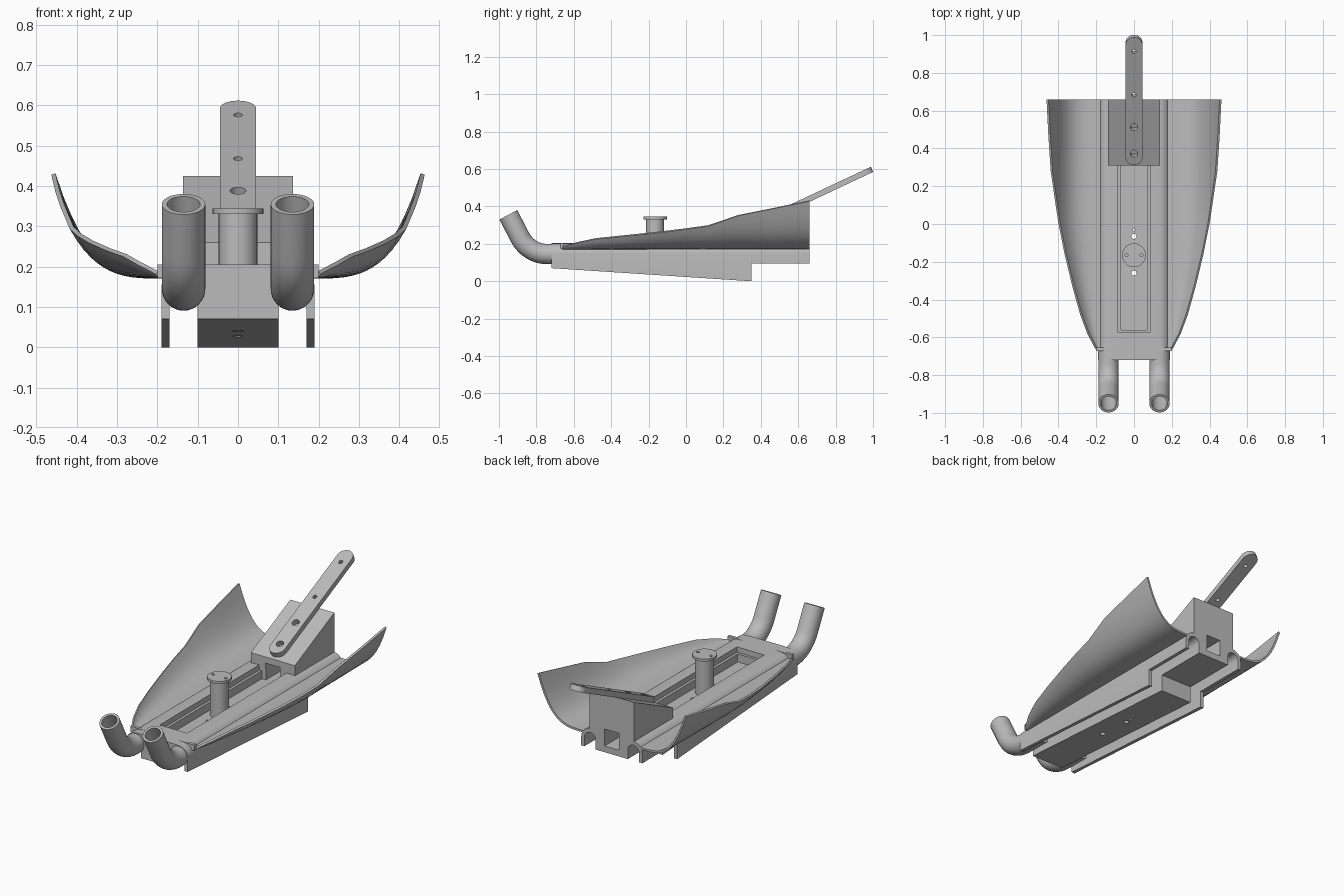
import bpy, bmesh, math
from mathutils import Vector, Matrix

if "Cube" in bpy.data.objects:
    bpy.data.objects.remove(bpy.data.objects["Cube"])

grey = bpy.data.materials.new("plain_grey")
grey.use_nodes = True
COLOUR = (0.5, 0.5, 0.5, 1)
grey.diffuse_color = COLOUR
grey.node_tree.nodes["Principled BSDF"].inputs["Base Color"].default_value = COLOUR


def finish(name, bm):
    bmesh.ops.recalc_face_normals(bm, faces=bm.faces)
    mesh = bpy.data.meshes.new(name)
    bm.to_mesh(mesh)
    bm.free()
    mesh.materials.append(grey)
    ob = bpy.data.objects.new(name, mesh)
    bpy.context.collection.objects.link(ob)
    return ob


def activate(ob):
    bpy.ops.object.select_all(action='DESELECT')
    ob.select_set(True)
    bpy.context.view_layer.objects.active = ob


def smooth(ob, angle=35):
    activate(ob)
    bpy.ops.object.shade_smooth_by_angle(angle=math.radians(angle))


def modify(ob, kind, **settings):
    mod = ob.modifiers.new(kind.title(), kind)
    for key, value in settings.items():
        setattr(mod, key, value)
    activate(ob)
    bpy.ops.object.modifier_apply(modifier=mod.name)


def cut(ob, cutter):
    modify(ob, 'BOOLEAN', operation='DIFFERENCE', solver='EXACT', object=cutter)
    bpy.data.objects.remove(cutter)


def loft(name, rings, caps=True, closed=True, loop=False):
    """Skin a list of equally long point rings."""
    bm = bmesh.new()
    vs = [[bm.verts.new(p) for p in ring] for ring in rings]
    n = len(rings[0])
    pairs = list(zip(vs, vs[1:])) + ([(vs[-1], vs[0])] if loop else [])
    for a, b in pairs:
        for i in range(n if closed else n - 1):
            j = (i + 1) % n
            bm.faces.new((a[i], a[j], b[j], b[i]))
    if caps:
        bm.faces.new(vs[0])
        bm.faces.new(vs[-1])
    return finish(name, bm)


def box(name, x0, x1, y0, y1, z0, z1):
    rings = [[(x0, y, z0), (x1, y, z0), (x1, y, z1), (x0, y, z1)] for y in (y0, y1)]
    return loft(name, rings)


def cylinder(name, centre, radius, depth, tilt=0, sides=32):
    bm = bmesh.new()
    place = Matrix.Translation(centre) @ Matrix.Rotation(tilt, 4, 'X')
    bmesh.ops.create_cone(bm, cap_ends=True, segments=sides, radius1=radius,
                          radius2=radius, depth=depth, matrix=place)
    return finish(name, bm)


# Hull: flat deck, two rounded shoulders with open arched channels, stepped keel
PIPE_X, ARCH_Z = 0.135, 0.147


def hull_ring(y, bottom):
    half = [(0.1, 0.205)]
    for i in range(9):
        a = math.radians(90 - i * 90 / 8)
        half.append((PIPE_X + 0.055 * math.cos(a), ARCH_Z + 0.056 * math.sin(a)))
    half += [(0.19, bottom), (0.17, bottom)]
    for i in range(13):
        a = math.pi * i / 12
        half.append((PIPE_X + 0.035 * math.cos(a), ARCH_Z + 0.035 * math.sin(a)))
    half.append((0.1, bottom))
    return [(x, y, z) for x, z in half] + [(-x, y, z) for x, z in reversed(half)]


hull = loft("hull", [hull_ring(-0.72, 0.07), hull_ring(0.35, 0),
                     hull_ring(0.351, 0.095), hull_ring(0.66, 0.095)])
cut(hull, box("groove_upper", -0.085, 0.085, -0.575, 0.312, 0.175, 0.3))
cut(hull, box("groove_lower", -0.07, 0.07, -0.56, 0.312, 0.13, 0.3))
cut(hull, box("rear_tunnel", -0.045, 0.045, 0.3, 0.7, 0.13, 0.225))
for y, r in ((-0.03, 0.007), (-0.065, 0.014), (-0.26, 0.014)):
    cut(hull, cylinder("keel_hole", (0, y, 0.1), r, 0.3, sides=16))
smooth(hull)

# Thin collar where the pipes enter the hull
box("front_collar", -0.2, 0.2, -0.672, -0.655, 0.172, 0.205)

# Sloped tail block
SLOPE = 0.47
TILT = math.atan(SLOPE)


def slope_z(y):
    return 0.26 + (y - 0.31) * SLOPE


block = loft("tail_block", [[(x, 0.31, 0.192), (x, 0.66, 0.192),
                             (x, 0.66, slope_z(0.66)), (x, 0.31, slope_z(0.31))]
                            for x in (-0.137, 0.137)])
cut(block, box("block_tunnel", -0.045, 0.045, 0.2, 0.7, 0.13, 0.225))

# Rounded handle bar lying on the slope, with four holes
LENGTH, WIDTH, THICK = 0.747, 0.045, 0.03
outline = []
for centre, start in ((LENGTH - WIDTH, 0), (WIDTH, 180)):
    for i in range(17):
        a = math.radians(start + i * 180 / 16)
        outline.append((WIDTH * math.cos(a), centre + WIDTH * math.sin(a)))
place = Matrix.Translation((0, 0.325, slope_z(0.325))) @ Matrix.Rotation(TILT, 4, 'X')
bar = loft("handle_bar", [[place @ Vector((x, y, z)) for x, y in outline]
                          for z in (0, THICK)])
for y, r in ((0.38, 0.02), (0.52, 0.02), (0.69, 0.011), (0.92, 0.011)):
    cut(bar, cylinder("bar_hole", (0, y, slope_z(y) + 0.015), r, 0.1, TILT, 20))
smooth(bar)

# Post with a flanged cap
POST_Y = -0.165
post = cylinder("post", (0, POST_Y, 0.23), 0.048, 0.21)
smooth(post)
cap = cylinder("post_cap", (0, POST_Y, 0.338), 0.063, 0.014)
for x in (-0.04, 0.04):
    cut(cap, cylinder("cap_hole", (x, POST_Y, 0.338), 0.008, 0.1, sides=12))
smooth(cap)

# Bent hollow pipes
BEND, END = 0.166, math.radians(62)
path = [(-0.6, 0.145, 0)]
for i in range(13):
    a = END * i / 12
    path.append((-0.74 - BEND * math.sin(a), 0.145 + BEND * (1 - math.cos(a)), a))
path.append((-0.95, 0.355, END))


def pipe_ring(y, z, a, r):
    ring = []
    for i in range(32):
        t = math.tau * i / 32
        up = r * math.sin(t)
        ring.append((PIPE_X + r * math.cos(t), y + up * math.sin(a), z + up * math.cos(a)))
    return ring


rings = [pipe_ring(*p, 0.054) for p in path] + [pipe_ring(*p, 0.041) for p in reversed(path)]
pipes = loft("pipes", rings, caps=False, loop=True)
modify(pipes, 'MIRROR')
smooth(pipes, 40)

# Curved side wings: (y, edge x, edge z)
edge = [(-0.66, 0.2, 0.185), (-0.58, 0.243, 0.207), (-0.48, 0.28, 0.228),
        (-0.33, 0.322, 0.243), (-0.15, 0.365, 0.262), (0, 0.395, 0.28),
        (0.12, 0.413, 0.297), (0.28, 0.436, 0.352), (0.46, 0.448, 0.388),
        (0.66, 0.458, 0.43)]
INNER, BASE, STEPS = 0.178, 0.176, 14
wing_rows = [[(INNER + (x - INNER) * i / STEPS, y, BASE + (z - BASE) * (i / STEPS) ** 3.5)
              for i in range(STEPS + 1)] for y, x, z in edge]
wings = loft("side_wings", wing_rows, caps=False, closed=False)
modify(wings, 'SOLIDIFY', thickness=0.011, offset=0)
modify(wings, 'MIRROR', use_clip=False, use_mirror_merge=False)
smooth(wings, 40)
